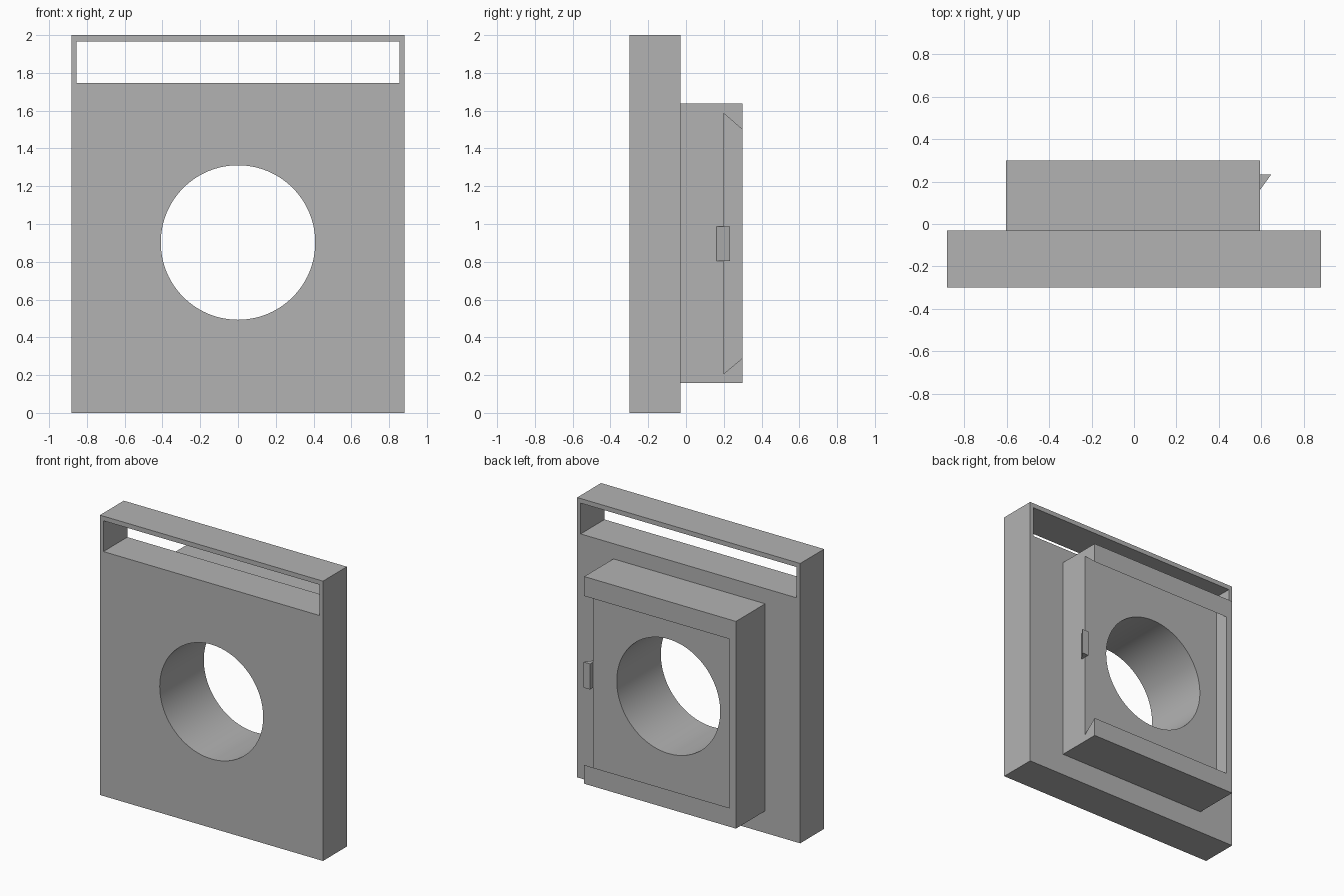
import bpy
import bmesh
from mathutils import Matrix, Vector

cube = bpy.data.objects.get("Cube")
if cube:
    bpy.data.objects.remove(cube, do_unlink=True)

# Single flat grey
grey = bpy.data.materials.new("plain grey")
grey.use_nodes = True
colour = (0.45, 0.45, 0.45, 1)
grey.diffuse_color = colour
grey.node_tree.nodes["Principled BSDF"].inputs["Base Color"].default_value = colour

HOLE_Z, HOLE_R = 0.902, 0.409
JOIN_Y, BACK_Y, FLOOR_Y = -0.03, 0.3, 0.198
SIDE_X = 0.595


def add_object(name, bm):
    bmesh.ops.recalc_face_normals(bm, faces=bm.faces)
    mesh = bpy.data.meshes.new(name)
    bm.to_mesh(mesh)
    bm.free()
    mesh.materials.append(grey)
    obj = bpy.data.objects.new(name, mesh)
    bpy.context.collection.objects.link(obj)
    return obj


def prism(name, profile, offset):
    """Extrude a closed outline of 3D points along an offset."""
    bm = bmesh.new()
    face = bm.faces.new([bm.verts.new(p) for p in profile])
    result = bmesh.ops.extrude_face_region(bm, geom=[face], use_keep_orig=True)
    verts = [g for g in result["geom"] if isinstance(g, bmesh.types.BMVert)]
    bmesh.ops.translate(bm, verts=verts, vec=Vector(offset))
    return add_object(name, bm)


def box(name, x, y, z):
    outline = [(x[0], y[0], z[0]), (x[1], y[0], z[0]),
               (x[1], y[0], z[1]), (x[0], y[0], z[1])]
    return prism(name, outline, (0, y[1] - y[0], 0))


def bore_cutter():
    bm = bmesh.new()
    turn = Matrix.Translation((0, 0, HOLE_Z)) @ Matrix.Rotation(1.5707963, 4, "X")
    bmesh.ops.create_cone(bm, cap_ends=True, segments=96, radius1=HOLE_R,
                          radius2=HOLE_R, depth=2, matrix=turn)
    return add_object("bore_cutter", bm)


def cut(target, cutter):
    cutter.hide_render = True
    mod = target.modifiers.new("cut", "BOOLEAN")
    mod.operation = "DIFFERENCE"
    mod.solver = "EXACT"
    mod.object = cutter
    bpy.ops.object.select_all(action="DESELECT")
    bpy.context.view_layer.objects.active = target
    target.select_set(True)
    bpy.ops.object.modifier_apply(modifier=mod.name)
    bpy.data.objects.remove(cutter, do_unlink=True)


# Front plate with a long handle slot and round bore
plate = box("front_plate", (-0.882, 0.882), (-0.3, JOIN_Y), (0, 2))
cut(plate, box("slot_cutter", (-0.854, 0.854), (-0.5, 0.5), (1.747, 1.967)))
cut(plate, bore_cutter())

# Rear housing with a dovetail pocket open on one side
housing = box("rear_housing", (-0.605, SIDE_X), (JOIN_Y, BACK_Y), (0.157, 1.638))
slope = (0.291 - 0.206) / (BACK_Y - FLOOR_Y)
over = 0.05
pocket = [(-0.555, FLOOR_Y, 0.206), (-0.555, BACK_Y + over, 0.291 + slope * over),
          (-0.555, BACK_Y + over, 1.497 - slope * over), (-0.555, FLOOR_Y, 1.587)]
cut(housing, prism("pocket_cutter", pocket, (1.5, 0, 0)))
cut(housing, bore_cutter())

# Small wedge catch on the open side
catch = [(SIDE_X, 0.162, 0.805), (SIDE_X, 0.234, 0.805), (0.648, 0.234, 0.805)]
prism("wedge_catch", catch, (0, 0, 0.183))

# Smooth the bore, keep the edges crisp
for part in (plate, housing):
    bpy.ops.object.select_all(action="DESELECT")
    bpy.context.view_layer.objects.active = part
    part.select_set(True)
    bpy.ops.object.shade_smooth_by_angle(angle=0.5)
